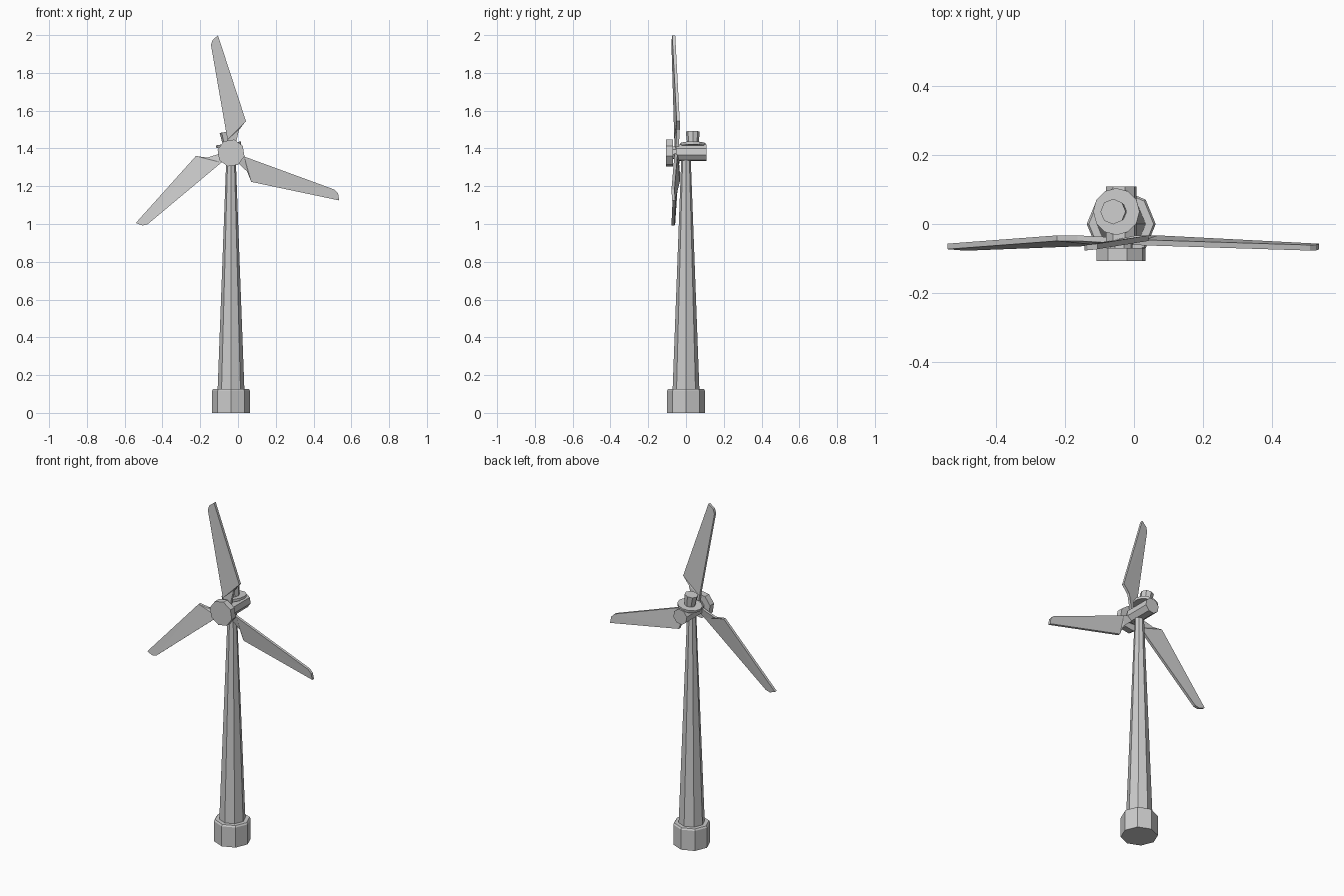
import bpy, bmesh, math
from mathutils import Matrix, Vector

cube = bpy.data.objects.get("Cube")
if cube:
    bpy.data.objects.remove(cube, do_unlink=True)

grey = bpy.data.materials.new("light_grey")
grey.use_nodes = True
colour = (0.6, 0.6, 0.6, 1)
grey.diffuse_color = colour
grey.node_tree.nodes["Principled BSDF"].inputs["Base Color"].default_value = colour

TILT = Matrix.Rotation(math.radians(-9), 4, 'Y')    # rotor and housing lean
HUB = Matrix.Translation((-0.037, 0, 1.376))        # rotor axis
ALONG_Y = Matrix.Rotation(math.radians(-90), 4, 'X')  # local z becomes y


def finish(name, bm, matrix):
    bmesh.ops.recalc_face_normals(bm, faces=bm.faces[:])
    bm.transform(matrix)
    mesh = bpy.data.meshes.new(name)
    bm.to_mesh(mesh)
    bm.free()
    mesh.materials.append(grey)
    obj = bpy.data.objects.new(name, mesh)
    bpy.context.collection.objects.link(obj)
    return obj


def turned(name, profile, matrix, sides=8, start=0.0):
    """Faceted solid from (radius, height) rings about local z."""
    bm = bmesh.new()
    rings = []
    for r, h in profile:
        angles = [math.radians(start) + i * math.tau / sides for i in range(sides)]
        rings.append([bm.verts.new((r * math.cos(a), r * math.sin(a), h)) for a in angles])
    for low, high in zip(rings, rings[1:]):
        for i in range(sides):
            j = (i + 1) % sides
            bm.faces.new((low[i], low[j], high[j], high[i]))
    bm.faces.new(rings[0])
    bm.faces.new(rings[-1])
    return finish(name, bm, matrix)


# Foundation and tapering tower
stand = Matrix.Translation((-0.037, 0, 0))
turned("foundation", [(0.1, 0), (0.1, 0.118), (0.094, 0.127)], stand)
turned("tower", [(0.071, 0.12), (0.025, 1.35)], stand)

# Housing, shaft and front hub on the rotor axis
axis = HUB @ TILT @ ALONG_Y
turned("housing", [(0.045, -0.052), (0.045, 0.108)], axis, start=22.5)
turned("rotor_shaft", [(0.034, -0.08), (0.034, -0.04)], axis, start=22.5)
turned("hub", [(0.073, -0.107), (0.073, -0.07)], axis, start=22.5)

# Round plate and flared vent on top of the housing
top = HUB @ TILT @ Matrix.Translation((-0.006, 0.036, 0))
turned("vent_plate", [(0.066, 0.037), (0.068, 0.052)], top, sides=12)
turned("roof_vent", [(0.03, 0.05), (0.037, 0.114)], top)

# Blade outline relative to the hub: x, z, front y
OUTLINE = [(-0.012, 0.02, -0.060), (-0.0185, 0.069, -0.062), (-0.106, 0.571, -0.077),
           (-0.098, 0.598, -0.076), (-0.069, 0.622, -0.073), (0.079, 0.169, -0.049),
           (0.042, 0.122, -0.049), (0.030, 0.069, -0.052), (0.022, 0.02, -0.054)]
THICKNESS = 0.016


def blade(name, degrees):
    bm = bmesh.new()
    front = [bm.verts.new((x, y, z)) for x, z, y in OUTLINE]
    back = [bm.verts.new(v.co + Vector((0, THICKNESS, 0))) for v in front]
    n = len(front)
    for i in range(n):
        j = (i + 1) % n
        bm.faces.new((front[i], front[j], back[j], back[i]))
    # Root strip and main panel on both sides follow the twist
    for loop in (front, back):
        for ids in ((0, 1, 7, 8), (1, 6, 7), (1, 5, 6), (1, 2, 5), (2, 3, 4, 5)):
            bm.faces.new([loop[i] for i in ids])
    return finish(name, bm, HUB @ Matrix.Rotation(math.radians(degrees), 4, 'Y'))


for label, degrees in (("upper", 0), ("left", 120), ("right", 240)):
    blade(label + "_blade", degrees)
